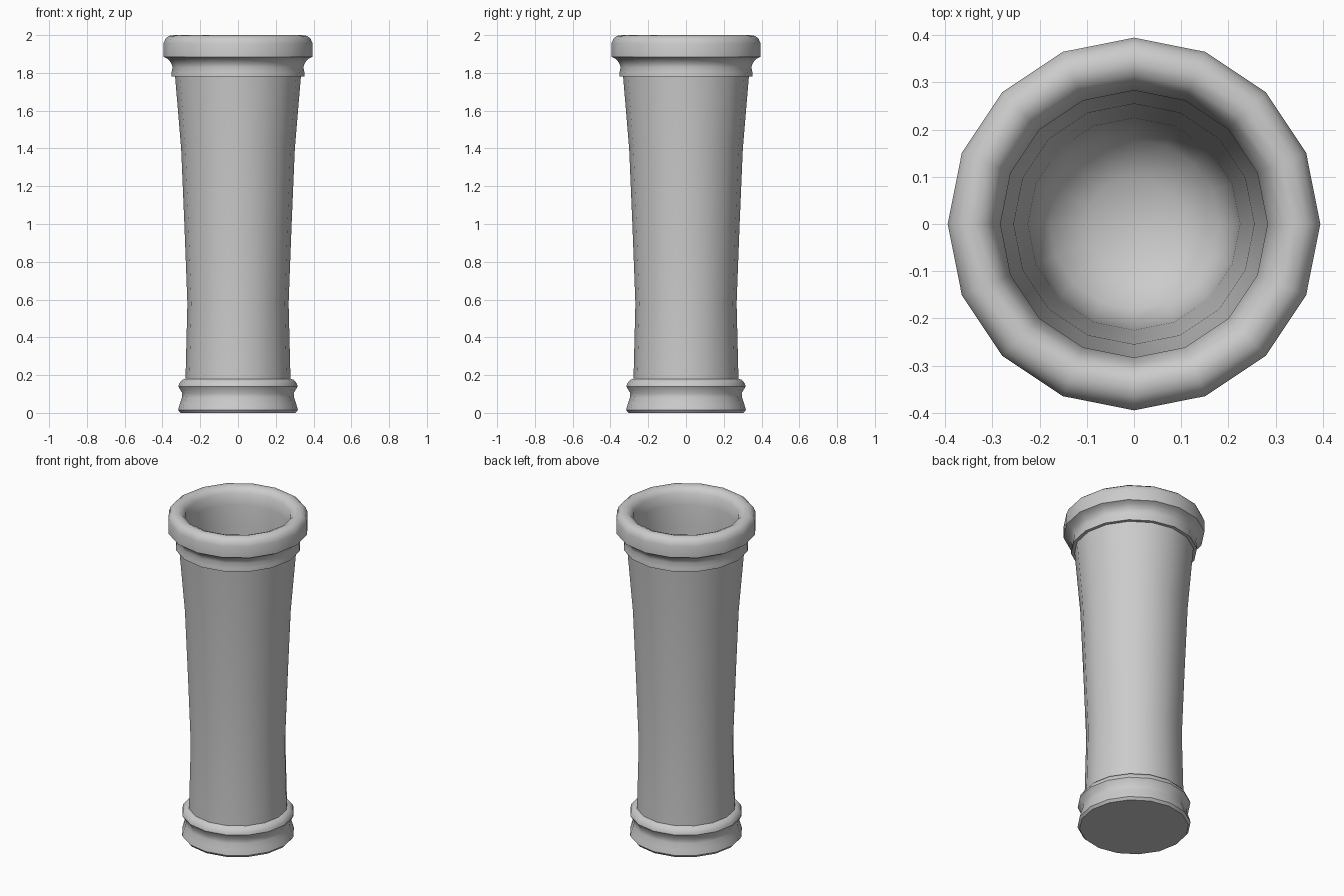
import bpy, bmesh, math

if "Cube" in bpy.data.objects:
    bpy.data.objects.remove(bpy.data.objects["Cube"])

SIDES = 16


def lathe(name, profile, sides=SIDES, angle=45):
    """Spin an (radius, z) profile round z; radius 0 ends become poles."""
    bm = bmesh.new()
    rings = []
    for r, z in profile:
        if r == 0:
            rings.append([bm.verts.new((0, 0, z))] * sides)
        else:
            rings.append([bm.verts.new((r * math.cos(2 * math.pi * i / sides),
                                        r * math.sin(2 * math.pi * i / sides), z))
                          for i in range(sides)])
    for a, b in zip(rings, rings[1:]):
        for i in range(sides):
            j = (i + 1) % sides
            corners = list(dict.fromkeys([a[i], a[j], b[j], b[i]]))
            bm.faces.new(corners)
    bmesh.ops.recalc_face_normals(bm, faces=bm.faces)
    mesh = bpy.data.meshes.new(name)
    bm.to_mesh(mesh)
    bm.free()
    ob = bpy.data.objects.new(name, mesh)
    bpy.context.collection.objects.link(ob)
    bpy.ops.object.select_all(action='DESELECT')
    ob.select_set(True)
    bpy.context.view_layer.objects.active = ob
    bpy.ops.object.shade_smooth_by_angle(angle=math.radians(angle))
    return ob


# Moulded foot with a waist and bead
foot = [(0, 0), (0.305, 0), (0.317, 0.015), (0.309, 0.045), (0.297, 0.08),
        (0.295, 0.105), (0.316, 0.14), (0.312, 0.155), (0.296, 0.175)]
# Gently flaring shaft
shaft = [(0.278, 0.18), (0.268, 0.58), (0.284, 1.0), (0.301, 1.4), (0.333, 1.78)]
# Collar, cove and rounded rim
rim = [(0.353, 1.78), (0.352, 1.80), (0.346, 1.83), (0.355, 1.855), (0.375, 1.876),
       (0.395, 1.885), (0.395, 1.955), (0.384, 1.982), (0.365, 1.996),
       (0.34, 2.0), (0.315, 1.99), (0.297, 1.965), (0.283, 1.90)]
# Deep bore with a rounded floor
bore = [(0.283, 1.78), (0.255, 1.4), (0.24, 1.0), (0.225, 0.58), (0.215, 0.25),
        (0.18, 0.16), (0.1, 0.115), (0, 0.10)]

lathe("chimney_pot", foot + shaft + rim + bore)
